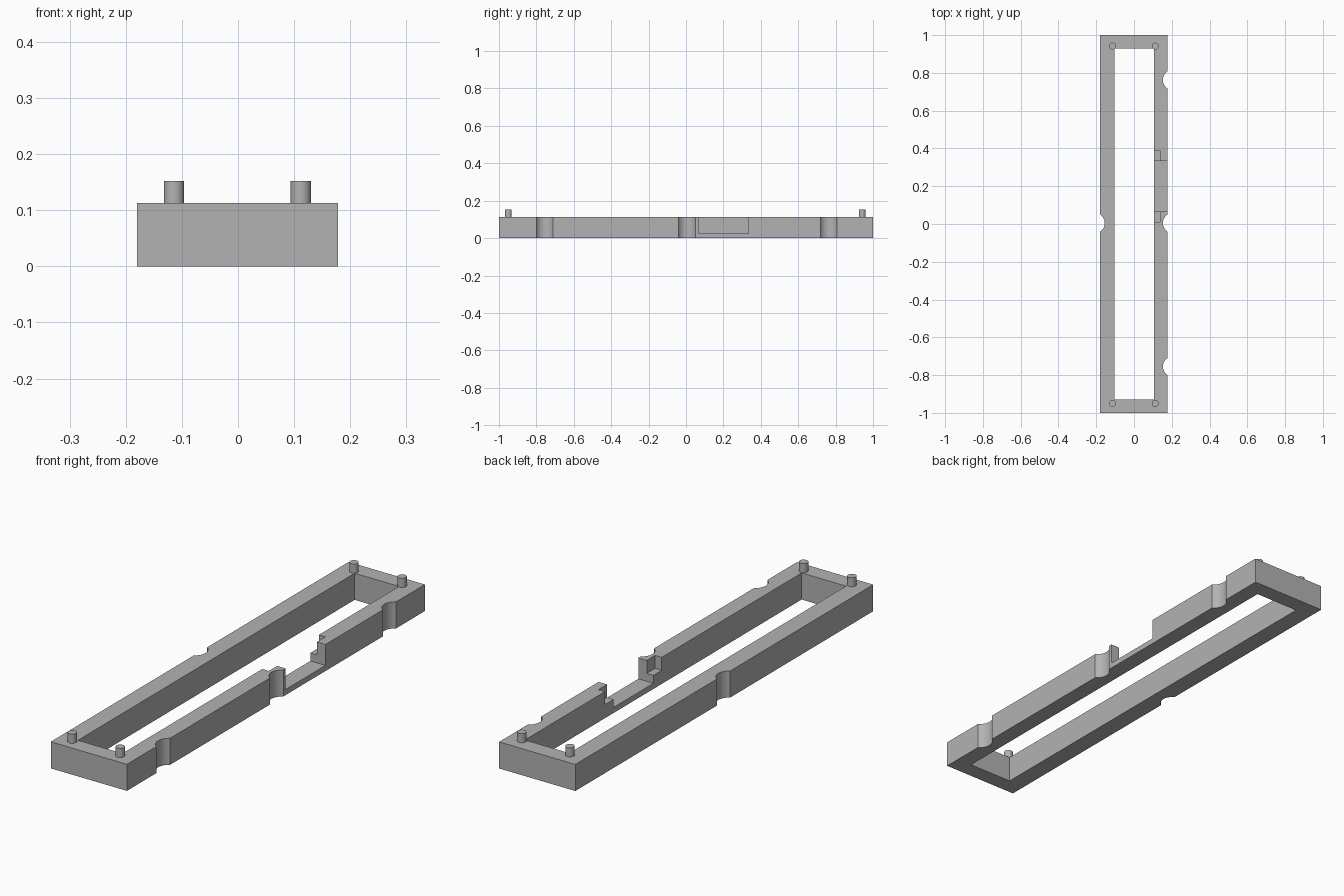
import bpy
import bmesh
import math
from mathutils import Matrix, Vector

default = bpy.data.objects.get("Cube")
if default:
    bpy.data.objects.remove(default, do_unlink=True)

grey = bpy.data.materials.new("plain_grey")
grey.use_nodes = True
colour = (0.45, 0.45, 0.45, 1)
grey.diffuse_color = colour
grey.node_tree.nodes["Principled BSDF"].inputs["Base Color"].default_value = colour

HEIGHT = 0.113
OVER = 0.2  # cutters run past the top


def finish(name, bm):
    mesh = bpy.data.meshes.new(name)
    bm.to_mesh(mesh)
    bm.free()
    obj = bpy.data.objects.new(name, mesh)
    bpy.context.collection.objects.link(obj)
    mesh.materials.append(grey)
    return obj


def box(name, low, high):
    low, high = Vector(low), Vector(high)
    bm = bmesh.new()
    place = Matrix.Translation((low + high) / 2) @ Matrix.Diagonal((*(high - low), 1))
    bmesh.ops.create_cube(bm, size=1, matrix=place)
    return finish(name, bm)


def cylinder(name, x, y, radius, bottom, top, sides):
    bm = bmesh.new()
    bmesh.ops.create_cone(bm, cap_ends=True, segments=sides, radius1=radius,
                          radius2=radius, depth=top - bottom,
                          matrix=Matrix.Translation((x, y, (bottom + top) / 2)))
    return finish(name, bm)


def smooth(obj):
    bpy.ops.object.select_all(action="DESELECT")
    obj.select_set(True)
    bpy.context.view_layer.objects.active = obj
    bpy.ops.object.shade_smooth_by_angle(angle=math.radians(30))


frame = box("frame", (-0.18, -1, 0), (0.178, 1, HEIGHT))

# Central opening, gap in the left rail and the stepped pockets beside it
cutters = [
    box("opening_cutter", (-0.102, -0.929, -OVER), (0.107, 0.929, OVER)),
    box("gap_cutter", (0.05, 0.066, 0.024), (0.3, 0.333, OVER)),
    box("pocket_cutter_front", (0.05, 0.01, 0.058), (0.138, 0.1, OVER)),
    box("pocket_cutter_back", (0.05, 0.3, 0.058), (0.138, 0.39, OVER)),
]

# Rounded notches in the outer walls
for x, y in ((0.206, -0.755), (0.206, 0.005), (0.206, 0.763), (-0.208, 0.005)):
    cutters.append(cylinder("notch_cutter", x, y, 0.053, -OVER, OVER, 48))

# Apply the cuts
for cutter in cutters:
    cutter.hide_render = True
    cut = frame.modifiers.new("cut", "BOOLEAN")
    cut.operation = "DIFFERENCE"
    cut.solver = "EXACT"
    cut.object = cutter
    bpy.ops.object.select_all(action="DESELECT")
    frame.select_set(True)
    bpy.context.view_layer.objects.active = frame
    bpy.ops.object.modifier_apply(modifier=cut.name)
    bpy.data.objects.remove(cutter, do_unlink=True)
smooth(frame)

# Locating pins at the corners
for end, y in (("front", -0.95), ("back", 0.942)):
    for side, x in (("right", -0.114), ("left", 0.112)):
        smooth(cylinder(f"pin_{end}_{side}", x, y, 0.018, HEIGHT - 0.01, 0.152, 32))
